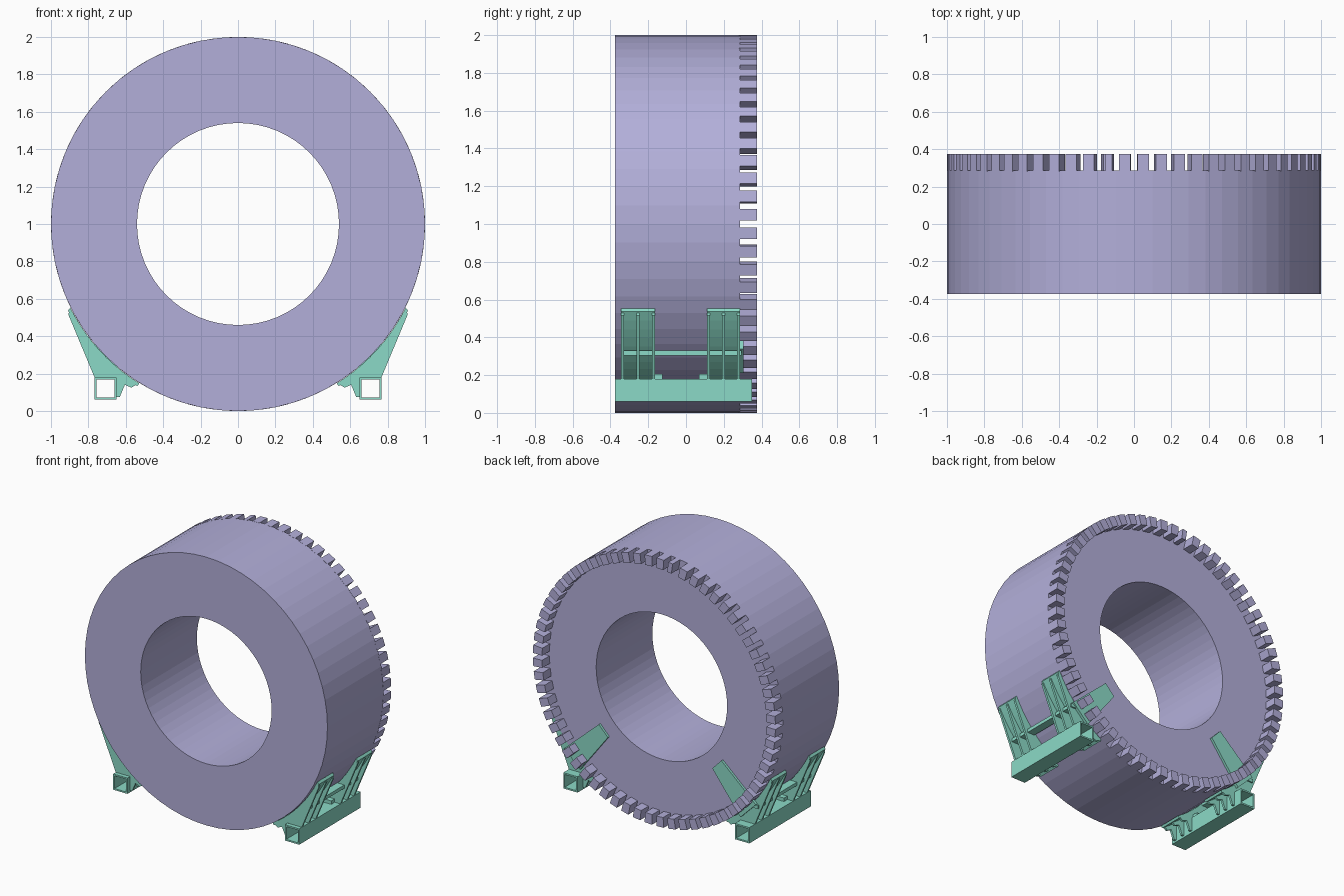
import bpy, bmesh, math
from math import cos, sin, radians, tau

cube = bpy.data.objects.get("Cube")
if cube:
    bpy.data.objects.remove(cube, do_unlink=True)


def material(name, rgb):
    m = bpy.data.materials.new(name)
    m.use_nodes = True
    m.diffuse_color = (*rgb, 1)
    m.node_tree.nodes["Principled BSDF"].inputs["Base Color"].default_value = (*rgb, 1)
    return m


LILAC = material("lilac", (0.45, 0.43, 0.70))
MINT = material("mint", (0.26, 0.70, 0.57))


def finish(name, bm, mat):
    bmesh.ops.recalc_face_normals(bm, faces=bm.faces)
    mesh = bpy.data.meshes.new(name)
    bm.to_mesh(mesh)
    bm.free()
    mesh.materials.append(mat)
    obj = bpy.data.objects.new(name, mesh)
    bpy.context.collection.objects.link(obj)
    return obj


def add_prism(bm, points, y0, y1):
    """Extrude an xz outline along y."""
    front = [bm.verts.new((x, y0, z)) for x, z in points]
    back = [bm.verts.new((x, y1, z)) for x, z in points]
    bm.faces.new(front)
    bm.faces.new(back)
    for i in range(len(points)):
        j = (i + 1) % len(points)
        bm.faces.new((front[i], front[j], back[j], back[i]))


def polar(r, angle, cx=0, cz=1):
    return cx + r * cos(angle), cz + r * sin(angle)


def add_tube(bm, sides, outer, inner, y0, y1, centre=(0, 1), phase=0):
    """Hollow prism with flat annular ends."""
    loops = []
    for r, y in ((outer, y0), (outer, y1), (inner, y1), (inner, y0)):
        pts = [polar(r, phase + tau * i / sides, *centre) for i in range(sides)]
        loops.append([bm.verts.new((x, y, z)) for x, z in pts])
    for k in range(4):
        a, b = loops[k], loops[(k + 1) % 4]
        for i in range(sides):
            j = (i + 1) % sides
            bm.faces.new((a[i], a[j], b[j], b[i]))


def arc(r, start, end, steps=10):
    return [polar(r, radians(start + (end - start) * i / steps)) for i in range(steps + 1)]


def box(bm, x0, x1, y0, y1, z0, z1):
    add_prism(bm, [(x0, z0), (x1, z0), (x1, z1), (x0, z1)], y0, y1)


# Main ring
SLOTS = 64
bm = bmesh.new()
add_tube(bm, SLOTS, 1, 0.54, -0.375, 0.287)
finish("ring_body", bm, LILAC)

# Toothed rim on the back, with one wider slot near the top
bm = bmesh.new()
pitch = tau / SLOTS
for i in range(SLOTS):
    a0, a1 = (i + 0.19) * pitch, (i + 0.81) * pitch
    if i == 17:
        a1 -= 0.25 * pitch
    tooth = [polar(1, a0), polar(1, a1), polar(0.925, a1), polar(0.925, a0)]
    add_prism(bm, tooth, 0.28, 0.375)
finish("rim_teeth", bm, LILAC)

# Cradle parts, built on the left and mirrored to the right
cradle = []

bm = bmesh.new()
add_tube(bm, 4, 0.0835, 0.067, -0.375, 0.35, (0.708, 0.12), radians(45))
cradle.append(finish("base_beam", bm, MINT))

SADDLES = ((-0.345, -0.165), (0.11, 0.285))
rib_outline = arc(1.004, -26.5, -58) + [
    (0.57, 0.125), (0.605, 0.14), (0.632, 0.075), (0.655, 0.075),
    (0.655, 0.18), (0.767, 0.18), (0.907, 0.515)]
pad_outline = arc(1.002, -26.5, -58.2) + arc(1.02, -58.2, -27)

bm = bmesh.new()
for y0, y1 in SADDLES:
    add_prism(bm, pad_outline, y0, y1)
cradle.append(finish("saddle_pads", bm, MINT))

bm = bmesh.new()
for y0, y1 in SADDLES:
    for t in (0, 0.5, 1):
        start = y0 + t * (y1 - y0 - 0.016)
        add_prism(bm, rib_outline, start, start + 0.016)
cradle.append(finish("saddle_ribs", bm, MINT))

bm = bmesh.new()
box(bm, 0.74, 0.80, -0.335, 0.295, 0.305, 0.33)
cradle.append(finish("cross_bar", bm, MINT))

bm = bmesh.new()
box(bm, 0.66, 0.72, -0.165, -0.125, 0.175, 0.205)
box(bm, 0.66, 0.72, 0.07, 0.11, 0.175, 0.205)
cradle.append(finish("beam_brackets", bm, MINT))

# Tapered stop plate lying against the back of the ring
bm = bmesh.new()
add_prism(bm, [polar(0.65, radians(-39)), polar(1.03, radians(-40)),
               polar(1.03, radians(-50)), polar(0.65, radians(-48.5))], 0.284, 0.305)
cradle.append(finish("back_stop_plate", bm, MINT))

for obj in cradle:
    mirror = obj.modifiers.new("Mirror", 'MIRROR')
    mirror.use_axis = (True, False, False)
    mirror.use_mirror_merge = False
